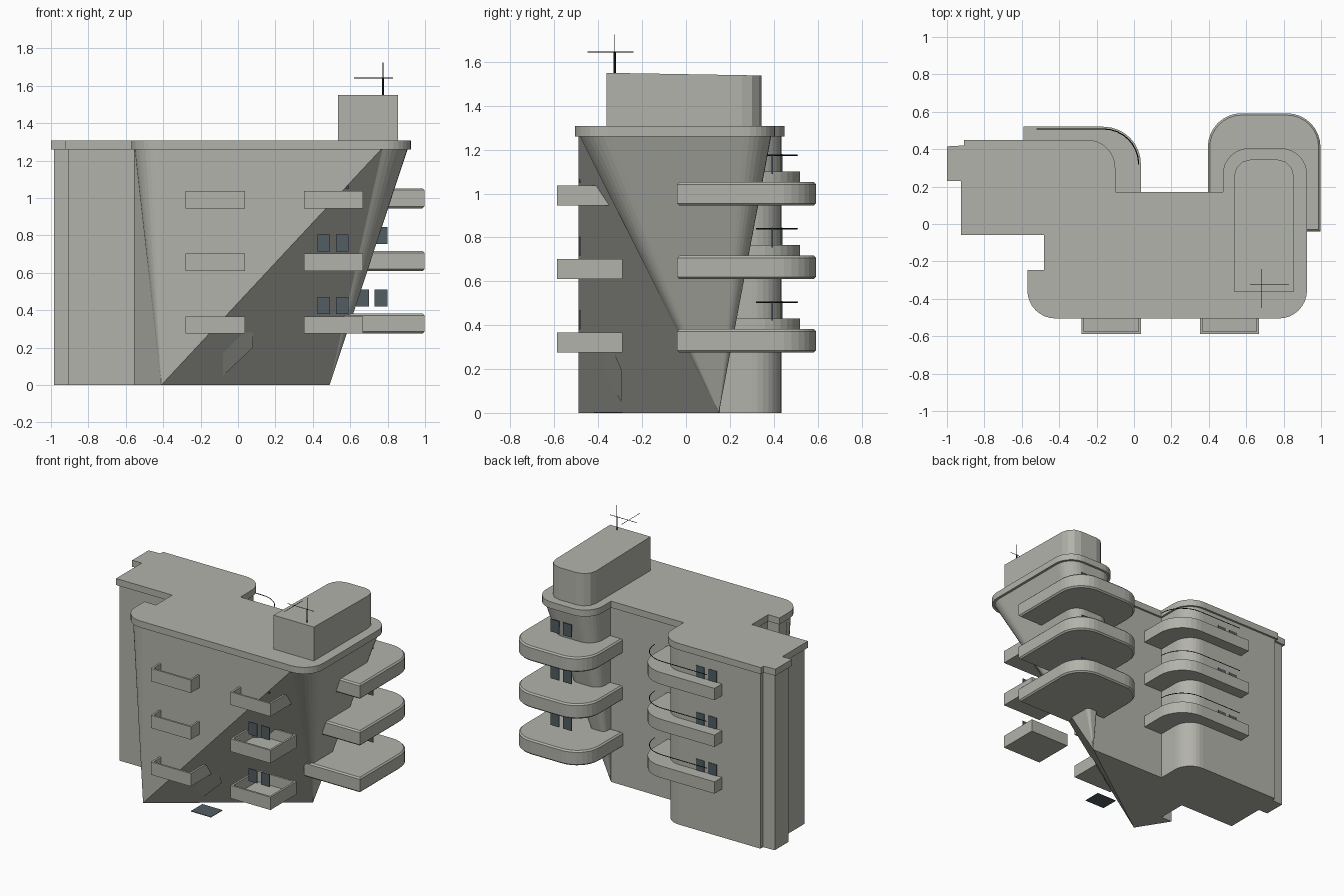
import bpy, bmesh, math
from mathutils import Vector

if "Cube" in bpy.data.objects:
    bpy.data.objects.remove(bpy.data.objects["Cube"])


def material(name, rgb):
    m = bpy.data.materials.new(name)
    m.diffuse_color = (*rgb, 1)
    m.use_nodes = True
    m.node_tree.nodes["Principled BSDF"].inputs["Base Color"].default_value = m.diffuse_color
    return m


CONCRETE = material("concrete grey", (0.45, 0.45, 0.41))
GLASS = material("window slate", (0.085, 0.11, 0.125))
METAL = material("dark metal", (0.015, 0.015, 0.015))


def finish(name, bm, mat):
    bmesh.ops.recalc_face_normals(bm, faces=bm.faces)
    me = bpy.data.meshes.new(name)
    bm.to_mesh(me)
    bm.free()
    me.materials.append(mat)
    ob = bpy.data.objects.new(name, me)
    bpy.context.collection.objects.link(ob)
    return ob


def rounded(corners, steps=8):
    """Corner list (x, y[, radius]) -> list of (point, corner index)."""
    out, n = [], len(corners)
    for i, c in enumerate(corners):
        p = Vector(c[:2])
        if len(c) == 2:
            out.append((p, i))
            continue
        a = (Vector(corners[i - 1][:2]) - p).normalized() * c[2]
        b = (Vector(corners[(i + 1) % n][:2]) - p).normalized() * c[2]
        for k in range(steps + 1):
            t = k / steps * math.pi / 2
            out.append((p + a * (1 - math.sin(t)) + b * (1 - math.cos(t)), i))
    return out


def inset(pts, d):
    """Mitred inward offset of a counter-clockwise outline."""
    out, n = [], len(pts)
    for i, p in enumerate(pts):
        e1 = (p - pts[i - 1]).normalized()
        e2 = (pts[(i + 1) % n] - p).normalized()
        n1, n2 = Vector((-e1.y, e1.x)), Vector((-e2.y, e2.x))
        out.append(p + (n1 + n2) * d / (1 + n1.dot(n2)))
    return out


def prism(name, pts, z0, z1, mat=CONCRETE, bevel=0):
    bm = bmesh.new()
    f = bm.faces.new([bm.verts.new((p[0], p[1], z0)) for p in pts])
    r = bmesh.ops.extrude_face_region(bm, geom=[f])
    up = [v for v in r["geom"] if isinstance(v, bmesh.types.BMVert)]
    bmesh.ops.translate(bm, verts=up, vec=(0, 0, z1 - z0))
    if bevel:
        flat = [e for e in bm.edges if abs(e.verts[0].co.z - e.verts[1].co.z) < 1e-5]
        bmesh.ops.bevel(bm, geom=flat, offset=bevel, segments=1, affect='EDGES')
    return finish(name, bm, mat)


def box(name, x0, x1, y0, y1, z0, z1, mat=CONCRETE):
    return prism(name, [(x0, y0), (x1, y0), (x1, y1), (x0, y1)], z0, z1, mat)


def wire(name, pts, radius):
    cu = bpy.data.curves.new(name, 'CURVE')
    cu.dimensions = '3D'
    cu.bevel_depth, cu.bevel_resolution = radius, 0
    s = cu.splines.new('POLY')
    s.points.add(len(pts) - 1)
    for q, p in zip(s.points, pts):
        q.co = (*p, 1)
    cu.materials.append(METAL)
    ob = bpy.data.objects.new(name, cu)
    bpy.context.collection.objects.link(ob)


# Roof slab outline
corners = [(-.57, -.505, .15), (.925, -.505, .15), (.925, .405, .14), (.475, .405, .14),
           (.475, .17), (-.10, .17), (-.10, .45, .15), (-.91, .45), (-.91, .42), (-1, .415),
           (-1, .23), (-.925, .23), (-.925, -.06), (-.48, -.06), (-.48, -.245), (-.57, -.245)]
path = rounded(corners)
roof = [p for p, _ in path]
prism("roof_slab", roof, 1.26, 1.307)

# Walls: the rounded corners taper to single points at the ground
apex = {0: (-.41, -.49), 1: (.49, .15), 2: (.49, .15), 3: (.49, .15), 4: (.49, .15)}
wall = inset(roof, .015)
bm = bmesh.new()
ground = {}


def foot(i):
    key = apex.get(path[i][1], tuple(wall[i]))
    if key not in ground:
        ground[key] = bm.verts.new((*key, 0))
    return ground[key]


top = [bm.verts.new((*p, 1.27)) for p in wall]
feet = [foot(i) for i in range(len(wall))]
for i in range(len(wall)):
    j = (i + 1) % len(wall)
    if feet[i] is not feet[j]:
        bm.faces.new((feet[i], feet[j], top[j]))
    bm.faces.new((feet[i], top[j], top[i]))
bm.faces.new(top)
bm.faces.new(list(ground.values()))
finish("tapered_walls", bm, CONCRETE)

# Penthouse with rounded back corners
pent = [p for p, _ in rounded([(.535, -.362), (.855, -.362), (.855, .345, .09), (.535, .345, .09)], 3)]
house = prism("penthouse", pent, 1.30, 1.55)
for v in house.data.vertices:
    if v.co.z > 1.5:
        v.co.z -= .012 * max(0, v.co.y + .362) / .7

# Outlines of the wrap-round balconies
right_shape = [p for p, _ in rounded([(.55, -.04), (.997, -.04), (.997, .592, .18),
                                      (.395, .592, .18), (.395, .15), (.55, .15)])]
left_path = rounded([(.037, .155), (.037, .52, .2), (-.59, .52), (-.59, .42), (-.22, .42), (-.13, .33), (-.13, .155)])
left_shape = [p for p, _ in left_path]
rail_xy = inset(left_shape, .012)[1:10] + [Vector((-.52, .508))]

for k, z in enumerate((.275, .61, .945)):
    n = k + 1
    prism(f"right_balcony_{n}", right_shape, z, z + .107, bevel=.01)
    prism(f"left_balcony_{n}", left_shape, z + .07, z + .155)
    wire(f"left_balcony_rail_{n}", [(p.x, p.y, z + .23) for p in rail_xy], .003)
    # Front tray balconies: floor and four low walls
    for side, x in (("left", -.28), ("right", .352)):
        x1, t = x + .317, .014
        tag = f"front_{side}_balcony_{n}"
        box(tag + "_floor", x, x1, -.588, -.29, z, z + .015)
        box(tag + "_front", x, x1, -.588, -.588 + t, z, z + .092)
        box(tag + "_back", x, x1, -.29 - t, -.29, z, z + .092)
        box(tag + "_end_a", x, x + t, -.588, -.29, z, z + .092)
        box(tag + "_end_b", x1 - t, x1, -.588, -.29, z, z + .092)
    # Window pairs
    for m, dx in enumerate((0, .098)):
        box(f"front_window_{n}_{m}", .425 + dx, .492 + dx, -.487, -.481, z + .105, z + .195, GLASS)
        box(f"turret_window_{n}_{m}", .632 + dx, .70 + dx, .39, .396, z + .145, z + .235, GLASS)
        box(f"wing_window_{n}_{m}", -.55 + dx, -.483 + dx, .434, .439, z + .145, z + .235, GLASS)

# Entrance: sloping panel on the front taper and a dark doorstep plate
bm = bmesh.new()
panel = [(-.08, -.295, .05), (.08, -.295, .2), (.08, -.33, .28), (-.08, -.435, .28)]
bm.faces.new([bm.verts.new(p) for p in panel])
finish("entrance_panel", bm, CONCRETE)
box("entrance_plate", -.08, .08, -.42, -.29, 0, .004, GLASS)

# Roof aerial
wire("aerial_mast", [(.775, -.325, 1.54), (.775, -.325, 1.645)], .005)
wire("aerial_upper_mast", [(.775, -.325, 1.64), (.775, -.325, 1.725)], .002)
wire("aerial_boom", [(.62, -.325, 1.642), (.83, -.325, 1.642)], .002)
wire("aerial_cross", [(.68, -.45, 1.645), (.68, -.24, 1.645)], .002)
